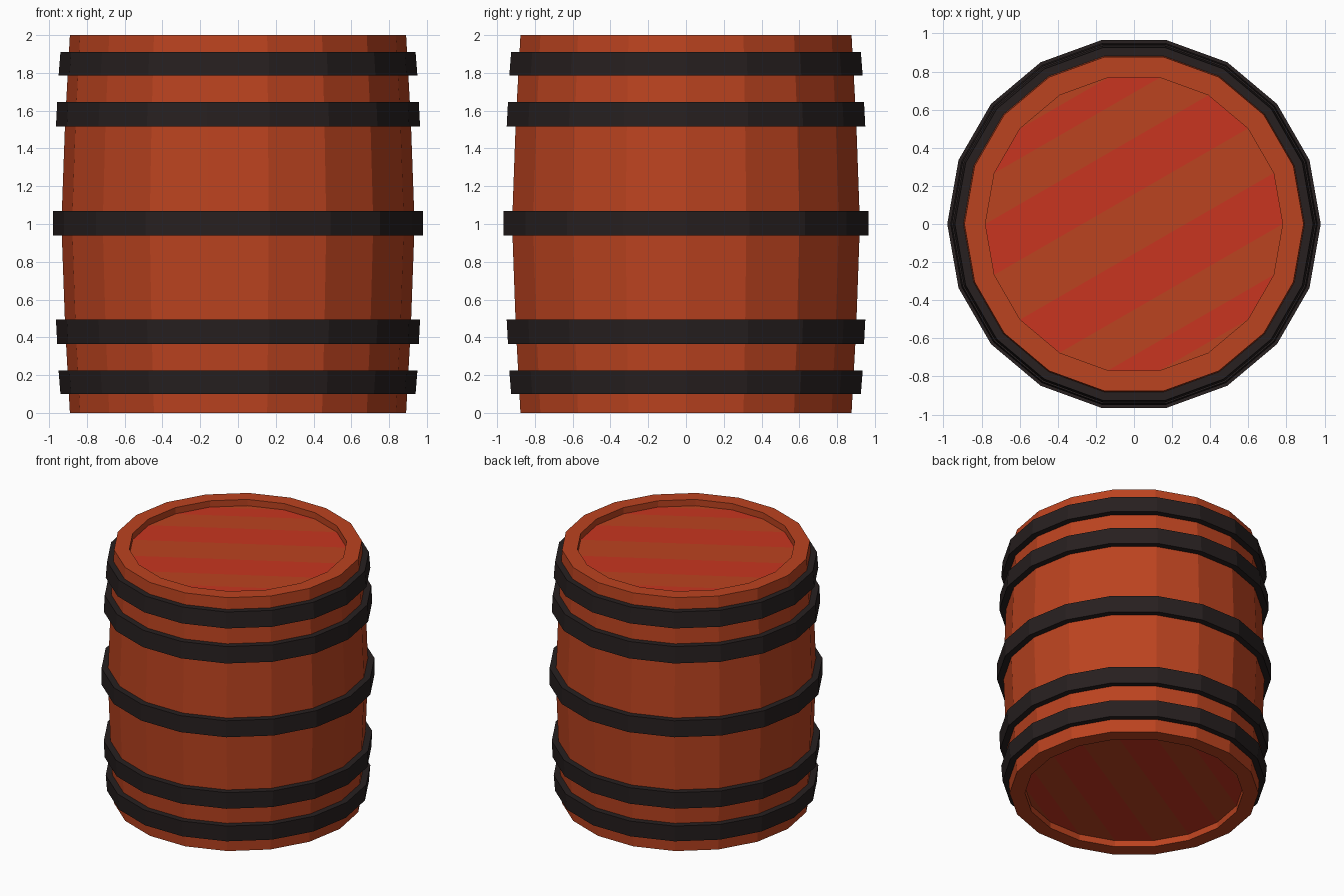
import bpy, bmesh
from math import cos, sin, radians

if "Cube" in bpy.data.objects:
    bpy.data.objects.remove(bpy.data.objects["Cube"])

SIDES = 18


def material(name, rgb):
    m = bpy.data.materials.new(name)
    m.diffuse_color = (*rgb, 1)
    m.use_nodes = True
    m.node_tree.nodes["Principled BSDF"].inputs["Base Color"].default_value = m.diffuse_color
    return m


wood = material("wood", (0.50, 0.056, 0.014))
red_wood = material("red_wood", (0.58, 0.036, 0.014))
iron = material("dark_iron", (0.020, 0.014, 0.014))


def ring(bm, r, z):
    step = radians(360 / SIDES)
    return [bm.verts.new((r * cos(i * step), r * sin(i * step), z)) for i in range(SIDES)]


def finish(bm, name, mats):
    me = bpy.data.meshes.new(name)
    bm.to_mesh(me)
    bm.free()
    for m in mats:
        me.materials.append(m)
    ob = bpy.data.objects.new(name, me)
    bpy.context.collection.objects.link(ob)
    return ob


def lathe(name, profile, mat, closed=False):
    """Spin (radius, z) points, listed upwards on the outside, into flat facets."""
    bm = bmesh.new()
    rings = [ring(bm, r, z) for r, z in profile]
    pairs = list(zip(rings, rings[1:]))
    if closed:
        pairs.append((rings[-1], rings[0]))
    for a, b in pairs:
        for i in range(SIDES):
            j = (i + 1) % SIDES
            bm.faces.new((a[i], a[j], b[j], b[i]))
    return finish(bm, name, [mat])


def lid(name, r, z, up):
    """Round lid split into planks by parallel chords, in alternating colours."""
    bm = bmesh.new()
    v = ring(bm, r, z)
    for n in range(SIDES // 2):
        ids = [6 - n, 5 - n, 7 + n, 6 + n]
        corners = list(dict.fromkeys(i % SIDES for i in ids))
        f = bm.faces.new([v[i] for i in corners])
        f.material_index = n % 2
        f.normal_update()
        if (f.normal.z > 0) != up:
            f.normal_flip()
    return finish(bm, name, [wood, red_wood])


# Bulging staves with a raised rim at each end
R_IN, DEPTH = 0.78, 0.05
lathe("barrel_body", [(R_IN, DEPTH), (R_IN, 0), (0.89, 0), (0.915, 0.45), (0.935, 1),
                      (0.915, 1.55), (0.89, 2), (R_IN, 2), (R_IN, 2 - DEPTH)], wood)

# Recessed planked lids
lid("top_lid", R_IN, 2 - DEPTH, True)
lid("bottom_lid", R_IN, DEPTH, False)

# Iron hoops: bottom z, top z, bottom radius, top radius
hoops = [(0.10, 0.225, 0.940, 0.950), (0.365, 0.495, 0.957, 0.964), (0.94, 1.07, 0.98, 0.98),
         (1.515, 1.645, 0.964, 0.957), (1.785, 1.91, 0.950, 0.940)]
for n, (z0, z1, r0, r1) in enumerate(hoops, 1):
    lathe(f"hoop_{n}", [(r0 - 0.07, z0), (r0, z0), (r1, z1), (r1 - 0.07, z1)], iron, closed=True)
